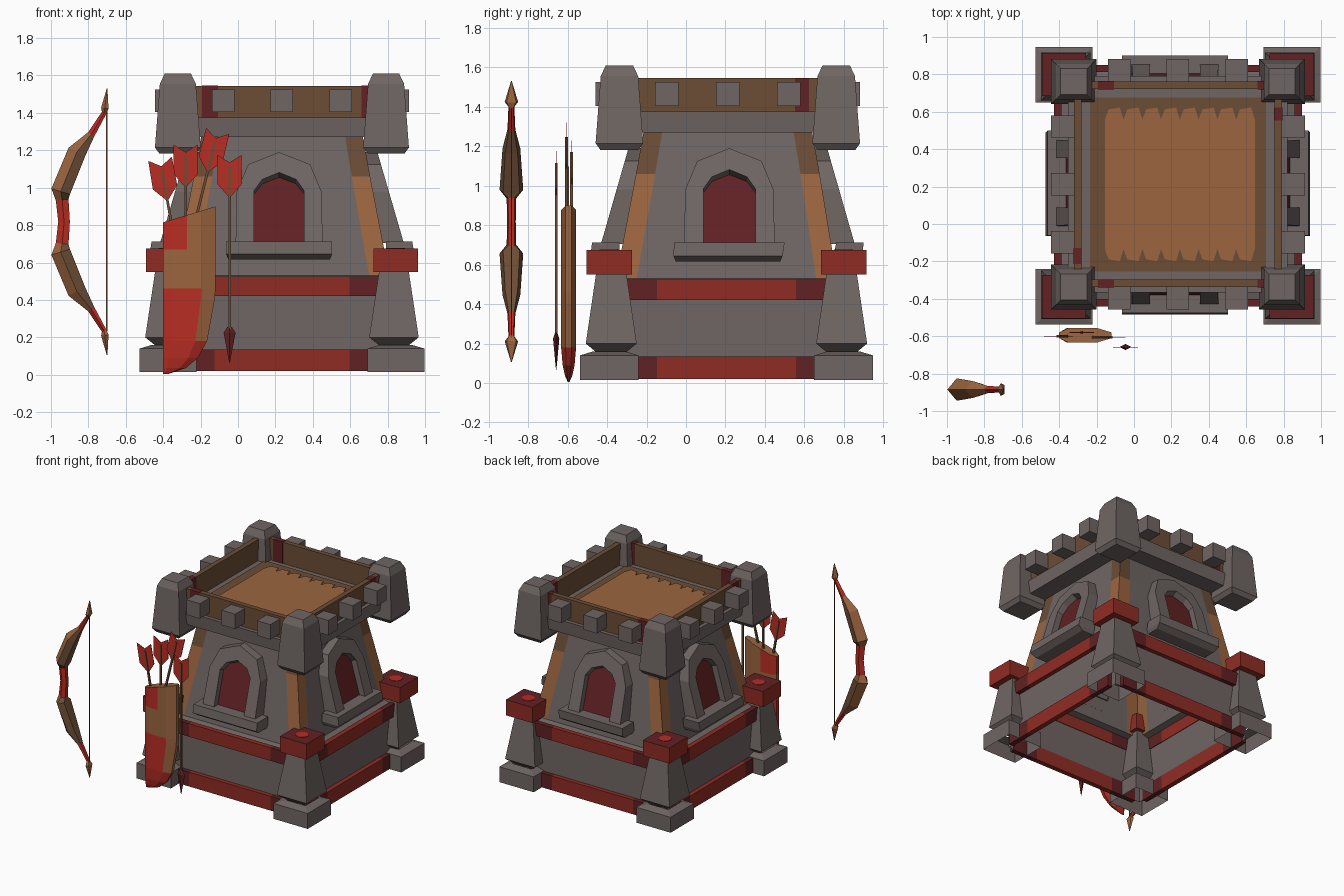
import bpy, bmesh, math
from mathutils import Vector, Matrix

if "Cube" in bpy.data.objects:
    bpy.data.objects.remove(bpy.data.objects["Cube"])


def material(name, r, g, b):
    m = bpy.data.materials.new(name)
    m.diffuse_color = [((c / 255 + 0.055) / 1.055) ** 2.4 for c in (r, g, b)] + [1]
    m.use_nodes = True
    m.node_tree.nodes["Principled BSDF"].inputs["Base Color"].default_value = m.diffuse_color
    return m


PALETTE = [material("stone_grey", 111, 102, 99), material("light_wood", 156, 101, 63),
           material("dark_wood", 108, 77, 54), material("bright_red", 184, 45, 35),
           material("band_red", 144, 44, 36), material("dark_red", 97, 33, 35)]
GREY, LIGHT, DARK, RED, BAND, MAROON = range(6)
CX, CY = 0.235, 0.212


def tower(p, k=0):
    """Tower-local point, turned k quarter turns, moved to its place."""
    q = Matrix.Rotation(k * math.pi / 2, 3, 'Z') @ Vector(p)
    if q.z < 0.7:
        return Vector((CX + q.x * 1.003, CY - 0.007 + q.y * 0.978, q.z))
    return Vector((CX + q.x * 1.003, CY + q.y * 0.99, q.z))


def loft(name, rings, color=GREY, rule=None, place=None, ends="both"):
    """Skin matching rings of points; colour whole or by a face rule."""
    bm = bmesh.new()
    vs = [[bm.verts.new(place(p) if place else p) for p in r] for r in rings]
    n = len(vs[0])
    for a, b in zip(vs, vs[1:]):
        for i in range(n):
            j = (i + 1) % n
            bm.faces.new((a[i], a[j], b[j], b[i]))
    if ends == "both":
        bm.faces.new(vs[0][::-1])
        bm.faces.new(vs[-1])
    bmesh.ops.recalc_face_normals(bm, faces=bm.faces)
    bm.normal_update()
    for f in bm.faces:
        f.material_index = rule(f) if rule else color
    me = bpy.data.meshes.new(name)
    bm.to_mesh(me)
    bm.free()
    for m in PALETTE:
        me.materials.append(m)
    ob = bpy.data.objects.new(name, me)
    bpy.context.collection.objects.link(ob)
    return ob


def square(x, y, z, h):
    return [(x - h, y - h, z), (x + h, y - h, z), (x + h, y + h, z), (x - h, y + h, z)]


def box(name, x0, x1, y0, y1, z0, z1, color, place=None):
    return loft(name, [[(x0, y0, z), (x1, y0, z), (x1, y1, z), (x0, y1, z)] for z in (z0, z1)],
                color, None, place)


def cornered(z, h, c):
    """Square of half size h with extra points where the corner planks begin."""
    return [(-h, -h, z), (-c, -h, z), (c, -h, z), (h, -h, z), (h, -c, z), (h, c, z),
            (h, h, z), (c, h, z), (-c, h, z), (-h, h, z), (-h, c, z), (-h, -c, z)]


def strip_rule(f):
    c = f.calc_center_median()
    if c.z > 0.54 and min(abs(c.x - CX), abs(c.y - CY)) > 0.3:
        return DARK if c.z > 1.06 else LIGHT
    return GREY


# Hollow wall, open below: upright foot, small ledge, sloped top with wooden corner planks
loft("tower_wall", [cornered(0.025, 0.625, 0.5), cornered(0.515, 0.625, 0.5),
                    cornered(0.53, 0.572, 0.465), cornered(1.06, 0.47, 0.372),
                    cornered(1.28, 0.43, 0.335)], rule=strip_rule, place=tower, ends="none")
# Top slab and wooden floor
loft("top_slab", [square(0, 0, 1.27, 0.575), square(0, 0, 1.375, 0.585)], place=tower)
loft("floor_border", [square(0, 0, 1.37, 0.47), square(0, 0, 1.381, 0.47)], DARK, place=tower)
edge = []
for i in range(8):
    x = -0.39 + i * 0.1
    edge += [(x, 0.35), (x + 0.02, 0.405), (x + 0.08, 0.415)]
edge.append((0.41, 0.35))
outline = edge + [(x, -y) for x, y in reversed(edge)]
loft("floor_planks", [[(x, y, z) for x, y in outline] for z in (1.378, 1.387)], LIGHT, place=tower)

# Arch outlines for the windows; the recess is a little lower than the opening
inner = [(-0.133, 0.705), (-0.133, 0.985), (-0.09, 1.045), (0, 1.082),
         (0.09, 1.045), (0.133, 0.985), (0.133, 0.705)]
recess = [(x, 0.705 + (z - 0.705) * 0.93) for x, z in inner]
outer = [(-0.232, 0.705), (-0.226, 0.98), (-0.165, 1.125), (0, 1.19),
         (0.165, 1.125), (0.226, 0.98), (0.232, 0.705)]

# Red patches on each parapet (local x ranges) and sideways shift of each window
PATCHES = [[(-0.425, -0.34), (0.425, 0.475)], [(0.345, 0.415)],
           [(0.34, 0.425), (-0.475, -0.425)], [(0.345, 0.43)]]
SHIFT = [-0.015, 0.008, 0.015, -0.008]

for k in range(4):
    def side(p, k=k):
        return tower(p, k)

    def on_slope(pts, depth, k=k):
        return [(x + SHIFT[k], depth - 0.648 + (z - 0.71) * 0.29, z) for x, z in pts]

    # Red bands with darker ends
    for label, z0, z1 in (("lower", 0.02, 0.135), ("upper", 0.42, 0.525)):
        box(label + "_band", -0.36, 0.36, -0.66, -0.62, z0, z1, BAND, side)
        for s in (-1, 1):
            a, b = sorted((s * 0.36, s * 0.58))
            box(label + "_band_end", a, b, -0.66, -0.62, z0, z1, MAROON, side)
    # Window: frame ring, recessed pane and sill
    loft("window_frame", [on_slope(outer, 0.12), on_slope(outer, 0),
                          on_slope(inner, 0), on_slope(recess, 0.055)], place=side, ends="none")
    loft("window_pane", [on_slope(recess, 0.05), on_slope(recess, 0.056)], MAROON, place=side)
    d = SHIFT[k]
    loft("window_sill", [[(d - w, -y, z), (d + w, -y, z), (d + w, -0.555, z), (d - w, -0.555, z)]
                         for w, y, z in ((0.27, 0.66, 0.615), (0.283, 0.705, 0.645),
                                         (0.283, 0.695, 0.712))], place=side)
    # Wooden parapet with red patches, and stone blocks along it
    box("parapet", -0.48, 0.48, -0.555, -0.515, 1.37, 1.545, DARK, side)
    for a, b in PATCHES[k]:
        box("parapet_patch", a, b, -0.557, -0.513, 1.372, 1.547, MAROON, side)
    for x in (-0.313, 0, 0.313):
        box("battlement_block", x - 0.06, x + 0.06, -0.677, -0.55, 1.405, 1.525, GREY, side)

    # Corner: footing, tapered buttress, red cap and top turret
    o = 0.607
    loft("corner_footing", [square(o, -o, z, h) for z, h in
                            ((0.016, 0.152), (0.14, 0.152), (0.16, 0.085))],
         place=side, ends="none")
    loft("corner_buttress", [square(o - 0.01, -o + 0.01, z, h) for z, h in
                             ((0.15, 0.07), (0.20, 0.132), (0.56, 0.078))],
         place=side, ends="none")
    loft("buttress_cap", [square(o, -o, z, 0.118) for z in (0.55, 0.675)],
         rule=lambda f: MAROON if f.normal.z > 0.5 else BAND, place=side)
    spot = [(o + 0.05 * math.cos(i * math.pi / 4), -o + 0.05 * math.sin(i * math.pi / 4))
            for i in range(8)]
    loft("cap_spot", [[(x, y, z) for x, y in spot] for z in (0.672, 0.678)], RED, place=side)
    t = 0.555
    loft("corner_turret", [square(t, -t, z, h) for z, h in
                           ((1.182, 0.098), (1.215, 0.122), (1.555, 0.096), (1.61, 0.07))],
         place=side)

# Bow: sections with a ridged back and flat belly, mirrored about mid height
MID = 0.818
upper = [(-0.70, 1.53, 0.002, 0.002), (-0.712, 1.425, 0.02, 0.034), (-0.716, 1.40, 0.013, 0.015),
         (-0.785, 1.285, 0.02, 0.02), (-0.862, 1.19, 0.05, 0.045), (-0.948, 0.98, 0.052, 0.06),
         (-0.94, 0.935, 0.034, 0.024), (-0.93, MID, 0.031, 0.022)]
path = upper + [(x, 2 * MID - z, h, w) for x, z, h, w in reversed(upper[:-1])]
bow = []
for i, (x, z, h, w) in enumerate(path):
    a, b = path[max(i - 1, 0)], path[min(i + 1, len(path) - 1)]
    d = Vector((b[0] - a[0], 0, b[1] - a[1])).normalized()
    c, n, yy = Vector((x, -0.885, z)), Vector((d.z, 0, -d.x)) * h, Vector((0, w, 0))
    bow.append([c + n, c + yy, c - n + yy * 0.7, c - n - yy * 0.7, c - yy])


def bow_rule(f):
    d = abs(f.calc_center_median().z - MID)
    if d < 0.13 or 0.50 < d < 0.58:
        return RED
    return LIGHT if d > 0.58 or f.normal.x < 0 else DARK


loft("bow", bow, rule=bow_rule)
box("bow_string", -0.705, -0.698, -0.888, -0.881, 0.23, 1.41, DARK)

# Quiver: flat section with narrow ends, slanted rim, rounded foot
sections = [(0.005, -0.40, -0.37, 0.004), (0.035, -0.40, -0.28, 0.018), (0.09, -0.40, -0.215, 0.03),
            (0.18, -0.40, -0.165, 0.038), (0.40, -0.40, -0.125, 0.038),
            (0.46, -0.40, -0.12, 0.038), (0.67, -0.40, -0.12, 0.038), (0.815, -0.40, -0.12, 0.038)]
half = [(0, -0.4), (0.17, -1), (0.45, -1), (0.73, -1), (1, -0.4)]
columns = half + [(u, -v) for u, v in reversed(half)]


def quiver_rule(f):
    c = f.calc_center_median()
    if abs(f.normal.z) > 0.8:
        return LIGHT
    if c.z < 0.14 or (c.z < 0.45 and c.x < -0.22) or (c.z > 0.67 and c.x < -0.28):
        return RED
    return LIGHT


loft("quiver", [[(x0 + u * (x1 - x0), -0.595 + v * h, z + (0.085 * u if z > 0.8 else 0))
                 for u, v in columns] for z, x0, x1, h in sections], rule=quiver_rule)

# Arrows: shaft and flat fletching hang from the nock; one has a visible head
FLETCH = [(0, 0), (0.064, 0.04), (0.066, -0.115), (0, -0.19), (-0.066, -0.115), (-0.064, 0.04)]


def arrow(x, y, z, lean, length, head=False):
    m = Matrix.Translation((x, y, z)) @ Matrix.Rotation(math.radians(lean), 4, 'Y')

    def put(p):
        return m @ Vector(p)
    loft("arrow_shaft", [square(0, 0, h, 0.007) for h in (-length, -0.02)], DARK, place=put)
    loft("arrow_fletching", [[(u, d, h) for u, h in FLETCH] for d in (-0.0015, 0.0015)],
         RED, place=put)
    if head:
        loft("arrow_head", [[(w, 0, h), (0, w / 2, h), (-w, 0, h), (0, -w / 2, h)] for w, h in
                            ((0.002, -1.07), (0.032, -0.91), (0.012, -0.88))], MAROON, place=put)


arrow(-0.41, -0.60, 1.115, -10, 0.45)
arrow(-0.28, -0.58, 1.19, 0, 0.5)
arrow(-0.118, -0.606, 1.265, 14, 0.5)
arrow(-0.045, -0.658, 1.135, 0, 0.95, True)
